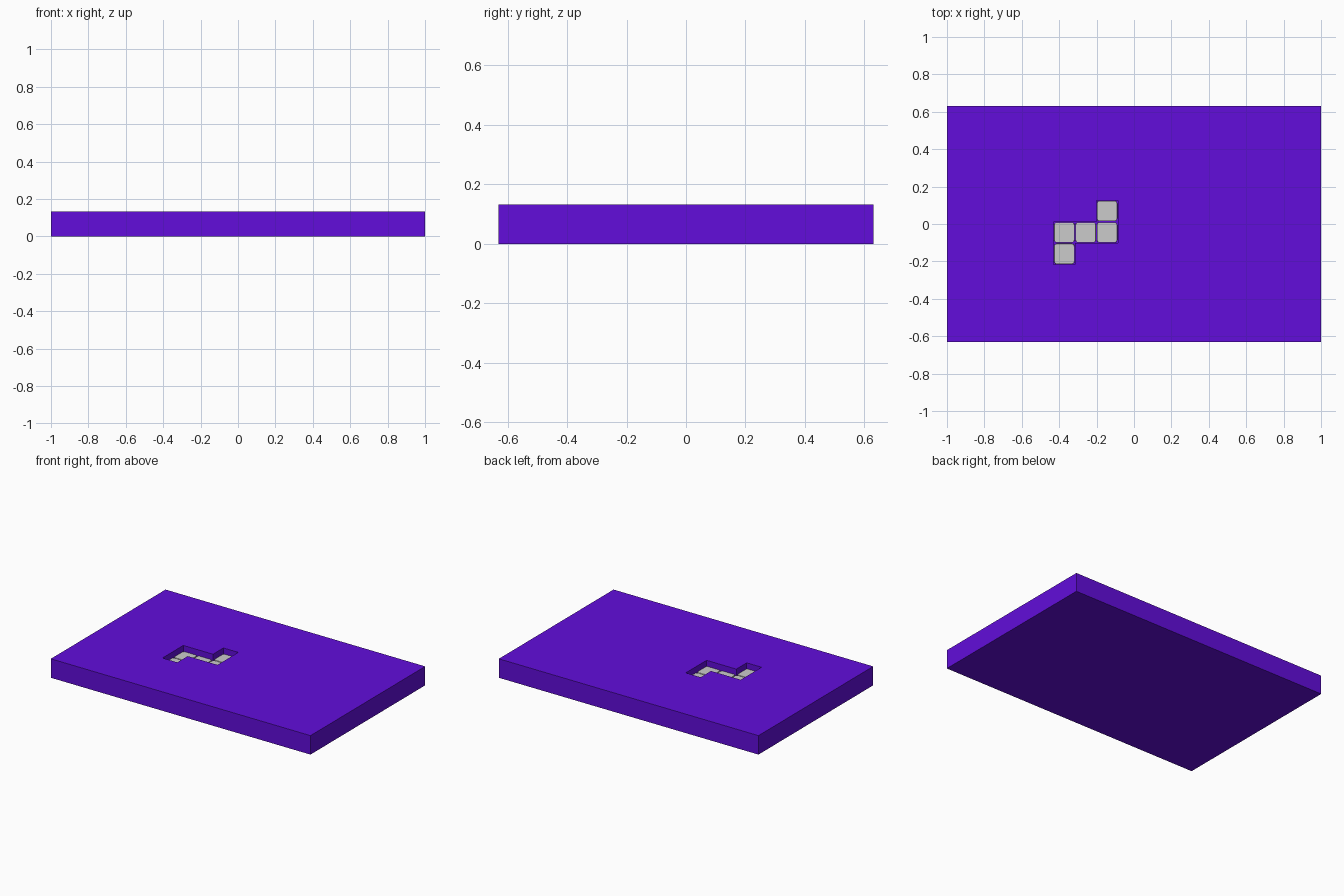
import bpy, bmesh

if "Cube" in bpy.data.objects:
    bpy.data.objects.remove(bpy.data.objects["Cube"])

W, D, H = 2.0, 1.262, 0.132          # slab size
PITCH, X0, Y0 = 0.1145, -0.430, -0.217  # cell grid of the pocket
FLOOR, TILE_TOP = 0.06, 0.094

purple = bpy.data.materials.new("purple")
purple.diffuse_color = (0.122, 0.004, 0.708, 1)
purple.use_nodes = True
purple.node_tree.nodes["Principled BSDF"].inputs["Base Color"].default_value = purple.diffuse_color


def prism(name, pts, z0, z1, corner=0.0, edge=0.0):
    """Extrude an outline, rounding its vertical corners and top rim."""
    bm = bmesh.new()
    face = bm.faces.new([bm.verts.new((x, y, z0)) for x, y in pts])
    ext = bmesh.ops.extrude_face_region(bm, geom=[face])
    for v in [g for g in ext["geom"] if isinstance(g, bmesh.types.BMVert)]:
        v.co.z = z1
    if corner:
        sides = [e for e in bm.edges if abs(e.verts[0].co.z - e.verts[1].co.z) > 1e-5]
        bmesh.ops.bevel(bm, geom=sides, offset=corner, segments=4, profile=0.5, affect='EDGES')
    if edge:
        rim = [e for e in bm.edges if all(v.co.z > z1 - 1e-5 for v in e.verts)]
        bmesh.ops.bevel(bm, geom=rim, offset=edge, segments=2, profile=0.5, affect='EDGES')
    bmesh.ops.recalc_face_normals(bm, faces=bm.faces)
    mesh = bpy.data.meshes.new(name)
    bm.to_mesh(mesh)
    bm.free()
    obj = bpy.data.objects.new(name, mesh)
    bpy.context.collection.objects.link(obj)
    return obj


def cell(i, j):
    return X0 + i * PITCH, Y0 + j * PITCH


# Slab
w, d = W / 2, D / 2
slab = prism("slab", [(-w, -d), (w, -d), (w, d), (-w, d)], 0, H)
slab.data.materials.append(purple)

# Stepped pocket cut into the slab
outline = [(0, 0), (1, 0), (1, 1), (3, 1), (3, 3), (2, 3), (2, 2), (0, 2)]
cutter = prism("pocket_cutter", [cell(*p) for p in outline], FLOOR, H + 0.1)
cutter.hide_render = True
cut = slab.modifiers.new("pocket", 'BOOLEAN')
cut.operation, cut.solver, cut.object = 'DIFFERENCE', 'EXACT', cutter
bpy.context.view_layer.objects.active = slab
bpy.ops.object.modifier_apply(modifier=cut.name)
bpy.data.objects.remove(cutter)

# Rounded tiles sitting in the pocket
gap = 0.003
for n, (i, j) in enumerate([(0, 0), (0, 1), (1, 1), (2, 1), (2, 2)]):
    x, y = cell(i, j)
    a, b = x + gap, x + PITCH - gap
    c, e = y + gap, y + PITCH - gap
    prism(f"tile_{n + 1}", [(a, c), (b, c), (b, e), (a, e)], FLOOR, TILE_TOP, 0.014, 0.003)
